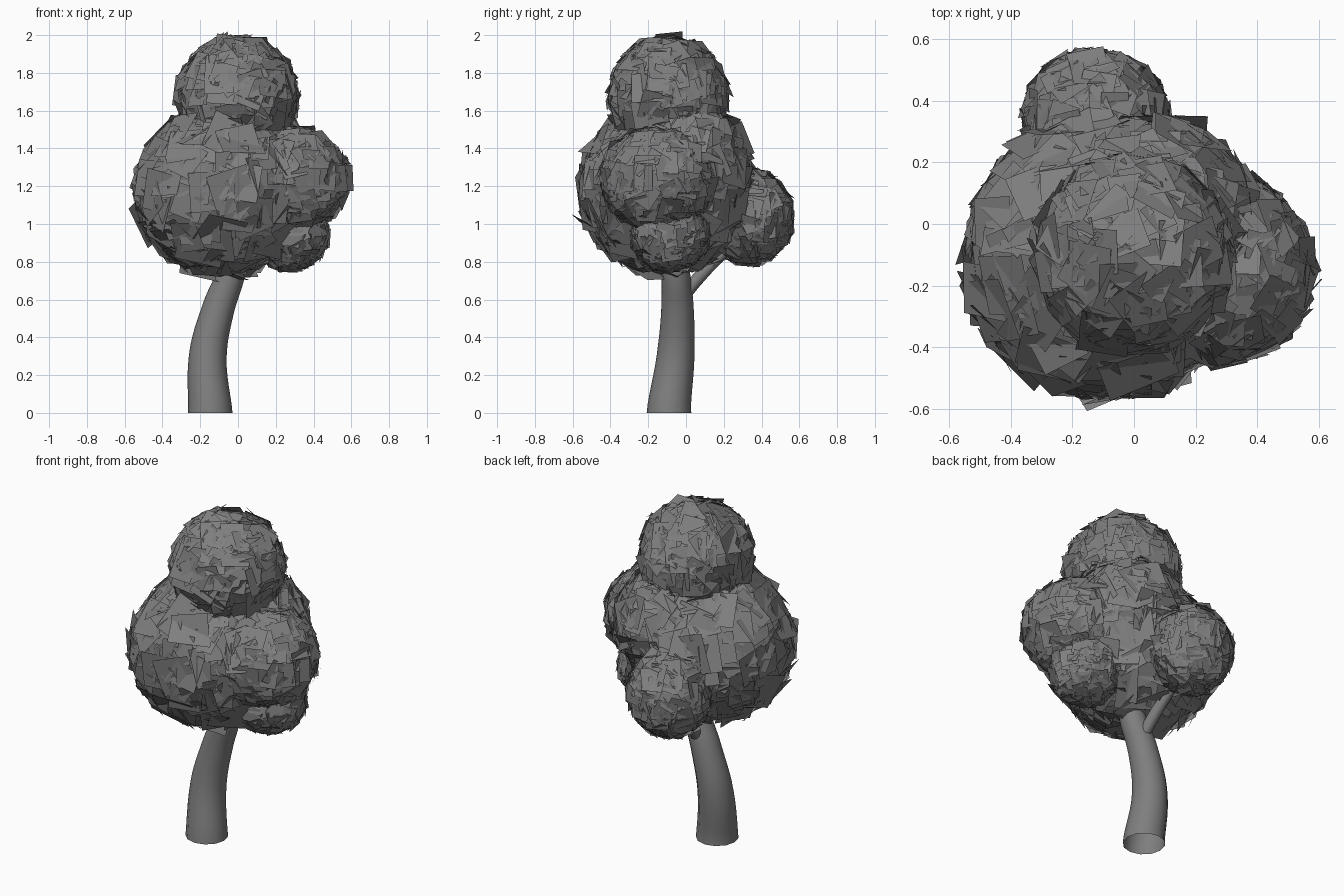
import bpy, bmesh, math, random
from mathutils import Vector, Matrix

if "Cube" in bpy.data.objects:
    bpy.data.objects.remove(bpy.data.objects["Cube"])

random.seed(7)

grey = bpy.data.materials.new("dark_grey")
grey.diffuse_color = (0.21, 0.21, 0.21, 1)
grey.use_nodes = True
grey.node_tree.nodes["Principled BSDF"].inputs["Base Color"].default_value = grey.diffuse_color


def limb(name, points, sides=4):
    """Tapered open tube through (x, y, z, radius) points."""
    cu = bpy.data.curves.new(name, 'CURVE')
    cu.dimensions = '3D'
    cu.bevel_depth = 1.0
    cu.bevel_resolution = sides
    cu.resolution_u = 6
    cu.materials.append(grey)
    sp = cu.splines.new('BEZIER')
    sp.bezier_points.add(len(points) - 1)
    for bp, (x, y, z, r) in zip(sp.bezier_points, points):
        bp.co = (x, y, z)
        bp.radius = r
        bp.handle_left_type = bp.handle_right_type = 'AUTO'
    # keep the base ring level with the ground
    first = sp.bezier_points[0]
    if points[0][2] == 0:
        first.handle_left_type = first.handle_right_type = 'FREE'
        first.handle_left = first.co - Vector((0, 0, 0.07))
        first.handle_right = first.co + Vector((0, 0, 0.07))
    ob = bpy.data.objects.new(name, cu)
    bpy.context.collection.objects.link(ob)
    bpy.ops.object.select_all(action='DESELECT')
    ob.select_set(True)
    bpy.context.view_layer.objects.active = ob
    bpy.ops.object.convert(target='MESH')
    bpy.ops.object.shade_smooth_by_angle(angle=math.radians(50))


def leaf_clump(name, centre, radii, count, size, skip=None):
    """Shell of square leaf cards lying roughly tangent to an ellipsoid.
    Cards inside the skip sphere (centre, radius) are left out."""
    centre, radii = Vector(centre), Vector(radii)
    bm = bmesh.new()
    for i in range(count):
        # even spread over the sphere with a little jitter
        z = 1 - 2 * (i + 0.5) / count
        a = i * math.pi * (3 - math.sqrt(5))
        s = math.sqrt(1 - z * z)
        d = Vector((s * math.cos(a), s * math.sin(a), z))
        d += Vector([random.gauss(0, 0.06) for _ in range(3)])
        d.normalize()
        pos = centre + d * radii * random.uniform(0.94, 0.99)
        if skip and (pos - Vector(skip[0])).length < skip[1]:
            continue
        n = Vector((d.x / radii.x, d.y / radii.y, d.z / radii.z)).normalized()
        n += Vector([random.gauss(0, 0.13) for _ in range(3)])
        rot = n.to_track_quat('Z', 'Y').to_matrix().to_4x4()
        roll = Matrix.Rotation(random.gauss(0, 0.3), 4, 'Z')
        m = Matrix.Translation(pos) @ rot @ roll
        h = size * random.uniform(0.4, 0.6)
        w = h * random.uniform(0.85, 1.1)
        bm.faces.new([bm.verts.new(m @ Vector((x * w, y * h, 0)))
                      for x, y in ((-1, -1), (1, -1), (1, 1), (-1, 1))])
    me = bpy.data.meshes.new(name)
    bm.to_mesh(me)
    bm.free()
    me.materials.append(grey)
    bpy.context.collection.objects.link(bpy.data.objects.new(name, me))


# Trunk, bending towards the right and up into the crown
limb("trunk", [(-0.147, -0.09, 0, 0.118), (-0.16, -0.055, 0.3, 0.1),
               (-0.105, -0.045, 0.55, 0.086), (-0.035, -0.055, 0.75, 0.075),
               (0.0, -0.08, 1.05, 0.055), (0.0, -0.1, 1.5, 0.03)])

# Branches feeding the side clumps
limb("back_branch", [(-0.07, -0.03, 0.6, 0.035), (-0.085, 0.08, 0.73, 0.034),
                     (-0.11, 0.25, 0.9, 0.025), (-0.12, 0.34, 1.02, 0.015)])
limb("right_branch", [(-0.02, -0.06, 0.85, 0.035), (0.13, -0.12, 1.02, 0.03),
                      (0.28, -0.15, 1.22, 0.015)])

# Foliage clumps
main = (-0.09, -0.105, 1.175)
leaf_clump("main_foliage", main, (0.455, 0.46, 0.44), 300, 0.2)
leaf_clump("upper_foliage", (0.06, 0.0, 1.3), (0.335, 0.34, 0.34), 260, 0.16,
           skip=(main, 0.42))
leaf_clump("top_foliage", (0.0, -0.095, 1.68), (0.315, 0.315, 0.312), 280, 0.14)
leaf_clump("right_foliage", (0.29, -0.15, 1.235), (0.295, 0.30, 0.275), 300, 0.12)
leaf_clump("back_foliage", (-0.125, 0.335, 1.035), (0.235, 0.235, 0.25), 280, 0.105)
leaf_clump("low_right_foliage", (0.27, -0.085, 0.94), (0.205, 0.205, 0.19), 260, 0.09)
